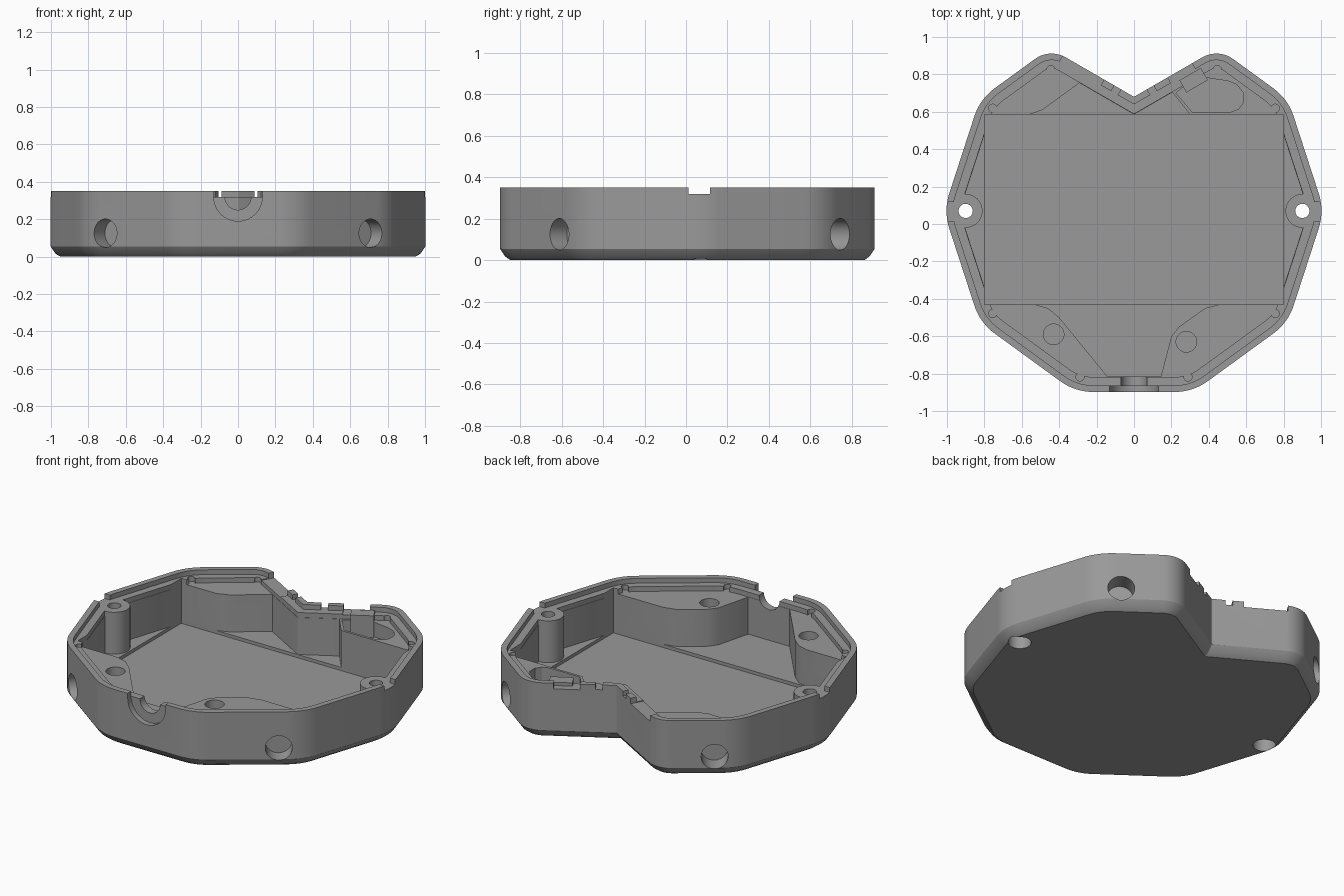
import bpy, bmesh, math
from mathutils import Vector, Matrix

cube = bpy.data.objects.get("Cube")
if cube:
    bpy.data.objects.remove(cube, do_unlink=True)

grey = bpy.data.materials.new("mid_grey")
grey.use_nodes = True
grey.diffuse_color = (0.32, 0.32, 0.32, 1)
grey.node_tree.nodes["Principled BSDF"].inputs["Base Color"].default_value = (0.32, 0.32, 0.32, 1)

CY, R = 0.07, 1.018           # decagon centre and radius
TOP, STEP, SHELF, FLOOR = 0.35, 0.32, 0.29, 0.06
WALL = 0.08


def deca(deg):
    a = math.radians(deg)
    return Vector((R * math.cos(a), CY + R * math.sin(a)))


# Sharp outline: a decagon whose back is cut by a V notch, with corner radii
CORNERS = [(deca(a), 0.3) for a in (-72, -36, 0, 36)]
CORNERS += [(Vector((0.45, 0.94)), 0.15), (Vector((0, 0.68)), 0.01),
            (Vector((-0.45, 0.94)), 0.15)]
CORNERS += [(deca(a), 0.3) for a in (144, 180, 216, 252)]


def inset_corners(d):
    out, n = [], len(CORNERS)
    for i, (p, r) in enumerate(CORNERS):
        u = (p - CORNERS[i - 1][0]).normalized()
        v = (CORNERS[(i + 1) % n][0] - p).normalized()
        nu, nv = Vector((-u.y, u.x)), Vector((-v.y, v.x))
        q = p + (nu + nv) * (d / (1 + nu.dot(nv)))
        out.append((q, r if r < 0.1 else r - d, u, v))
    return out


def outline(d, seg=10):
    pts = []
    for q, r, u, v in inset_corners(d):
        turn = math.atan2(u.cross(v), u.dot(v))
        s = 1 if turn > 0 else -1
        start = q - u * (r * math.tan(abs(turn) / 2))
        centre = start + Vector((-u.y, u.x)) * (r * s)
        for k in range(seg + 1):
            pts.append(centre + Matrix.Rotation(turn * k / seg, 2) @ (start - centre))
    return pts


def loft(name, rings):
    """Solid through (points, z) rings, capped at both ends."""
    bm = bmesh.new()
    rows = [[bm.verts.new((p[0], p[1], z)) for p in pts] for pts, z in rings]
    for a, b in zip(rows, rows[1:]):
        for i in range(len(a)):
            j = (i + 1) % len(a)
            bm.faces.new((a[i], a[j], b[j], b[i]))
    bm.faces.new(rows[0][::-1])
    bm.faces.new(rows[-1])
    bmesh.ops.recalc_face_normals(bm, faces=bm.faces)
    me = bpy.data.meshes.new(name)
    bm.to_mesh(me)
    bm.free()
    me.materials.append(grey)
    ob = bpy.data.objects.new(name, me)
    bpy.context.collection.objects.link(ob)
    return ob


def prism(name, pts, z0, z1):
    return loft(name, [(pts, z0), (pts, z1)])


def box(name, x0, x1, y0, y1, z0, z1):
    return prism(name, [(x0, y0), (x1, y0), (x1, y1), (x0, y1)], z0, z1)


def rod(name, a, b, r, seg=40):
    """Cylinder from point a to point b."""
    a, b = Vector(a), Vector(b)
    ring = [(r * math.cos(2 * math.pi * k / seg), r * math.sin(2 * math.pi * k / seg))
            for k in range(seg)]
    ob = prism(name, ring, 0, (b - a).length)
    rot = (b - a).to_track_quat('Z', 'Y').to_matrix().to_4x4()
    ob.data.transform(Matrix.Translation(a) @ rot)
    return ob


def boolean(target, tool, op='DIFFERENCE'):
    bpy.context.view_layer.objects.active = target
    m = target.modifiers.new("cut", 'BOOLEAN')
    m.operation, m.solver, m.object = op, 'EXACT', tool
    bpy.ops.object.modifier_apply(modifier=m.name)
    bpy.data.objects.remove(tool, do_unlink=True)


def v_box(name, side, x0, x1, inner, outer, z0, z1):
    """Box along one arm of the V notch, between two x positions."""
    along = Vector((0.45, 0.26)).normalized()
    out = Vector((-along.y, along.x))
    pts = []
    for x, o in ((x0, inner), (x1, inner), (x1, outer), (x0, outer)):
        p = Vector((x, 0.68 + x * 0.26 / 0.45)) + out * o
        pts.append((p.x * side, p.y))
    return prism(name, pts, z0, z1)


# Outer shell with chamfered base and stepped rim
shell = loft("enclosure_base", [
    (outline(0.05), 0), (outline(0.025), 0.018), (outline(0), 0.055), (outline(0), TOP),
    (outline(0.035), TOP), (outline(0.035), STEP)])

# Shelf recess, then the deep cavity that leaves the four corner shelves
boolean(shell, prism("shelf_recess", outline(WALL), SHELF, 0.5))
deep = prism("cavity", outline(WALL + 0.002), FLOOR, 0.5)
shelves = {
    "front_right": [(-1.1, -0.43), (-0.53, -0.43), (-0.46, -0.45), (-0.4, -0.5),
                    (-0.13, -0.83), (-0.13, -1), (-1.1, -1)],
    "front_left": [(1.1, -0.43), (0.46, -0.43), (0.38, -0.45), (0.24, -0.55),
                   (0.2, -0.6), (0.14, -0.83), (0.14, -1), (1.1, -1)],
    "back_right": [(-1.1, 0.585), (-0.56, 0.585), (-0.49, 0.61), (-0.27, 0.77),
                   (-0.27, 1), (-1.1, 1)],
    "back_left": [(1.1, 0.585), (0.3, 0.585), (0.2, 0.71), (0.2, 1), (1.1, 1)],
}
for name, pts in shelves.items():
    boolean(deep, prism(name + "_shelf", pts, 0, SHELF))
# only the part under the shelf plane is needed
boolean(deep, box("trim", -2, 2, -2, 2, SHELF + 0.005, 1))
boolean(shell, deep)
boolean(shell, box("main_pocket", -0.8, 0.8, -0.43, 0.585, 0.04, 0.5))

# Small round reliefs in the inner corners
for q, r, u, v in inset_corners(WALL):
    if abs(q.x) > 0.1 and abs(q.x) < 0.9:
        y = q.y - 0.02 if q.y > 0.8 else q.y
        boolean(shell, rod("corner_relief", (q.x, y, SHELF), (q.x, y, 0.5), 0.022, 16))

# Side screw posts, rim gaps and counterbored holes
for s in (-1, 1):
    x = 0.9 * s
    boolean(shell, box("rim_gap", x - 0.12, x + 0.12, 0.013, 0.117, STEP, 0.5))
    boolean(shell, rod("screw_post", (x, CY, 0.05), (x, CY, STEP), 0.09), 'UNION')
    boolean(shell, rod("screw_hole", (x, CY, -0.1), (x, CY, 0.5), 0.038))
    boolean(shell, rod("counterbore", (x, CY, -0.1), (x, CY, 0.08), 0.065))

# Blind round holes in the four slanted sides
for sx in (-1, 1):
    for y, sy in ((-0.62, -1), (0.74, 1)):
        c = Vector((0.715 * sx, y, 0.125))
        n = Vector((0.588 * sx, 0.809 * sy, 0))
        boolean(shell, rod("side_hole", c + n * 0.1, c - n * 0.11, 0.076))

# Round holes in the front shelves
for x, y in ((-0.43, -0.59), (0.28, -0.63)):
    boolean(shell, rod("shelf_hole", (x, y, 0.1), (x, y, 0.5), 0.055))

# Front cable inlet
boolean(shell, box("inlet_gap", -0.13, 0.13, -1, -0.8, STEP, 0.5))
boolean(shell, rod("inlet_recess", (0, -1, STEP), (0, -0.865, STEP), 0.13))
boolean(shell, rod("inlet_hole", (0, -0.9, STEP), (0, -0.74, STEP), 0.07))

# Rim gaps along the V notch
for s, x0, x1 in ((-1, 0.16, 0.38), (1, 0.18, 0.31)):
    boolean(shell, v_box("wide_gap", s, x0, x1, -0.09, 0.05, STEP - 0.005, 0.5))
    boolean(shell, v_box("slot", s, 0.07, 0.105, -0.09, 0.05, STEP, 0.5))

# Shallow rounded pocket and raised block behind the left arm of the V
pocket = [(0.31, 0.6), (0.52, 0.6), (0.56, 0.615), (0.585, 0.65), (0.585, 0.7),
          (0.55, 0.745), (0.5, 0.765), (0.33, 0.79), (0.225, 0.7)]
boolean(shell, prism("component_pocket", pocket, 0.2, 0.5))
boolean(shell, v_box("clip_block", 1, 0.22, 0.335, -0.12, -0.045, 0.15, 0.335), 'UNION')

# Keep sharp edges crisp and corners smooth
bpy.ops.object.select_all(action='DESELECT')
shell.select_set(True)
bpy.context.view_layer.objects.active = shell
bpy.ops.object.shade_smooth_by_angle(angle=math.radians(25))
